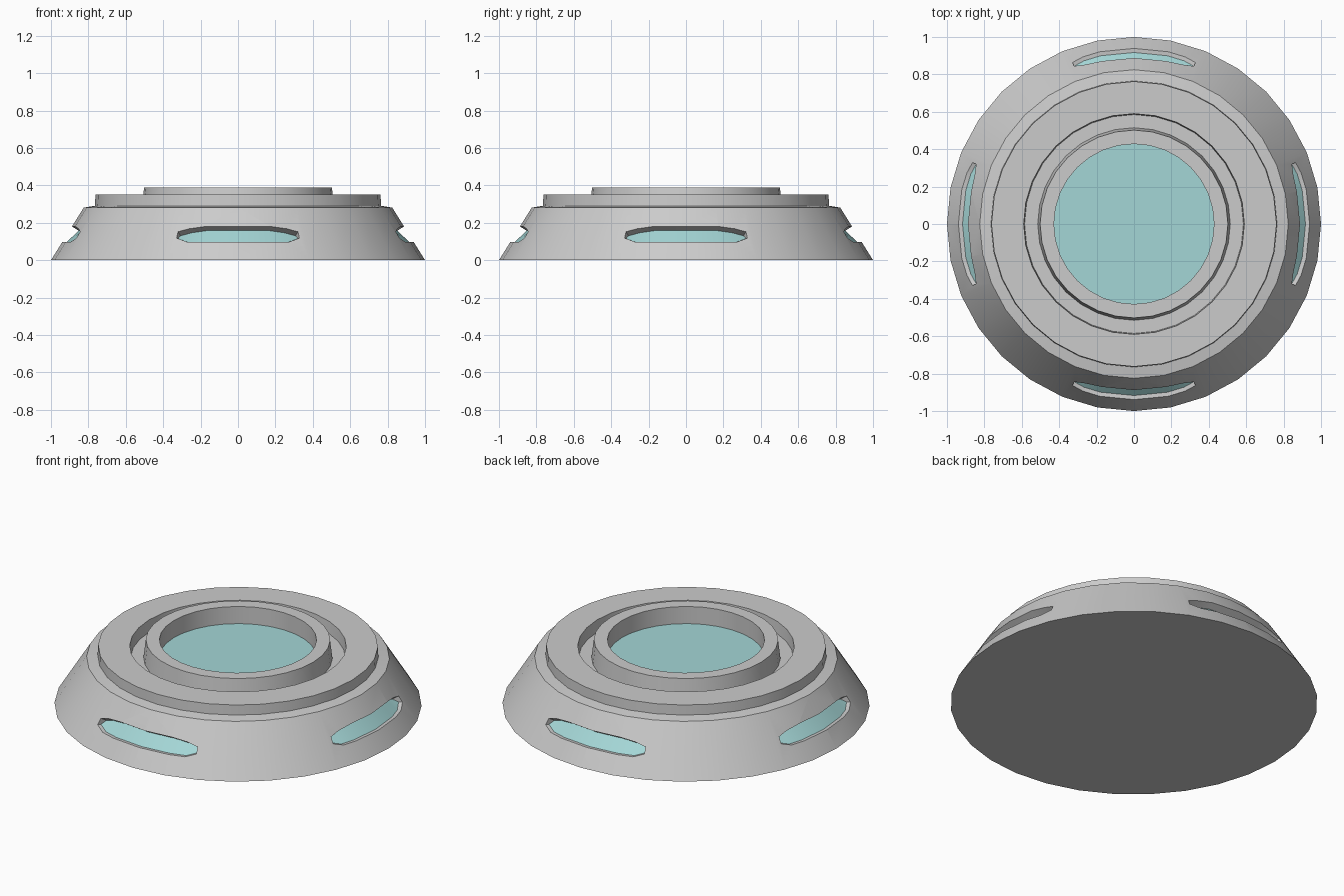
import bpy, bmesh, math
from math import sin, cos, radians

if "Cube" in bpy.data.objects:
    bpy.data.objects.remove(bpy.data.objects["Cube"])

SEG = 32
BASE_R, SHOULDER_R, SHOULDER_Z = 1.0, 0.825, 0.281


def make_material(name, rgb):
    m = bpy.data.materials.new(name)
    m.use_nodes = True
    m.diffuse_color = (*rgb, 1)
    m.node_tree.nodes["Principled BSDF"].inputs["Base Color"].default_value = (*rgb, 1)
    return m


grey = make_material("light grey", (0.6, 0.6, 0.6))
aqua = make_material("pale aqua", (0.37, 0.67, 0.67))


def add_object(name, bm, mats):
    bmesh.ops.recalc_face_normals(bm, faces=bm.faces)
    mesh = bpy.data.meshes.new(name)
    bm.to_mesh(mesh)
    bm.free()
    for m in mats:
        mesh.materials.append(m)
    ob = bpy.data.objects.new(name, mesh)
    bpy.context.collection.objects.link(ob)
    return ob


def lathe(name, profile, mats, closed=False):
    """Revolve (radius, height) points; an open profile is capped at both ends."""
    bm = bmesh.new()
    rings = [[bm.verts.new((r * cos(math.tau * i / SEG), r * sin(math.tau * i / SEG), z))
              for i in range(SEG)] for r, z in profile]
    pairs = list(zip(rings, rings[1:]))
    if closed:
        pairs.append((rings[-1], rings[0]))
    else:
        bm.faces.new(rings[0])
        bm.faces.new(rings[-1])
    for a, b in pairs:
        for i in range(SEG):
            j = (i + 1) % SEG
            bm.faces.new((a[i], a[j], b[j], b[i]))
    return add_object(name, bm, mats)


def smooth(ob):
    bpy.ops.object.select_all(action='DESELECT')
    ob.select_set(True)
    bpy.context.view_layer.objects.active = ob
    bpy.ops.object.shade_smooth_by_angle(angle=radians(30))


def cone_radius(z):
    return BASE_R + (SHOULDER_R - BASE_R) * z / SHOULDER_Z


def window_cutter(turn):
    """Curved slot with tapered ends; its inner wall carries the window colour."""
    bm = bmesh.new()
    half = [(0, 0.098, 0.18), (11.25, 0.098, 0.18), (17, 0.098, 0.168), (20.8, 0.118, 0.152)]
    columns = [(-a, b, t) for a, b, t in reversed(half[1:])] + half
    rows = []
    for a, zb, zt in columns:
        # chord factor keeps the slot parallel to the flat facets
        f = 1 if abs(a) < 12 else cos(radians(5.625)) / cos(radians(abs(a) - 16.875))
        low, high = cone_radius(zb), cone_radius(zt)
        section = [(low + 0.03, zb + 0.003), (high + 0.04, zt + 0.025),
                   (high - 0.036, zt - 0.022), (low - 0.022, zb - 0.002)]
        ang = radians(a) + turn
        rows.append([bm.verts.new((r * f * cos(ang), r * f * sin(ang), z)) for r, z in section])
    bm.faces.new(rows[0])
    bm.faces.new(rows[-1])
    for p, q in zip(rows, rows[1:]):
        for k in range(4):
            n = (k + 1) % 4
            face = bm.faces.new((p[k], p[n], q[n], q[k]))
            face.material_index = 1 if k == 2 else 0
    ob = add_object("window_cutter", bm, [grey, aqua])
    ob.hide_render = True
    return ob


# Sloped body with a raised step and a recessed centre
body = lathe("body", [(BASE_R, 0), (SHOULDER_R, SHOULDER_Z), (0.765, 0.291), (0.762, 0.35),
                      (0.59, 0.35), (0.585, 0.28)], [grey, aqua])

# Four side windows
for k in range(4):
    cutter = window_cutter(k * math.pi / 2)
    mod = body.modifiers.new("window", 'BOOLEAN')
    mod.operation = 'DIFFERENCE'
    mod.solver = 'EXACT'
    mod.object = cutter
    bpy.context.view_layer.objects.active = body
    bpy.ops.object.modifier_apply(modifier=mod.name)
    bpy.data.objects.remove(cutter)
smooth(body)

# Central collar
collar = lathe("collar", [(0.515, 0.278), (0.502, 0.388), (0.428, 0.388), (0.428, 0.278)],
               [grey], closed=True)
smooth(collar)

# Round glass panel inside the collar
lathe("centre_panel", [(0.43, 0.279), (0.43, 0.285)], [aqua])
